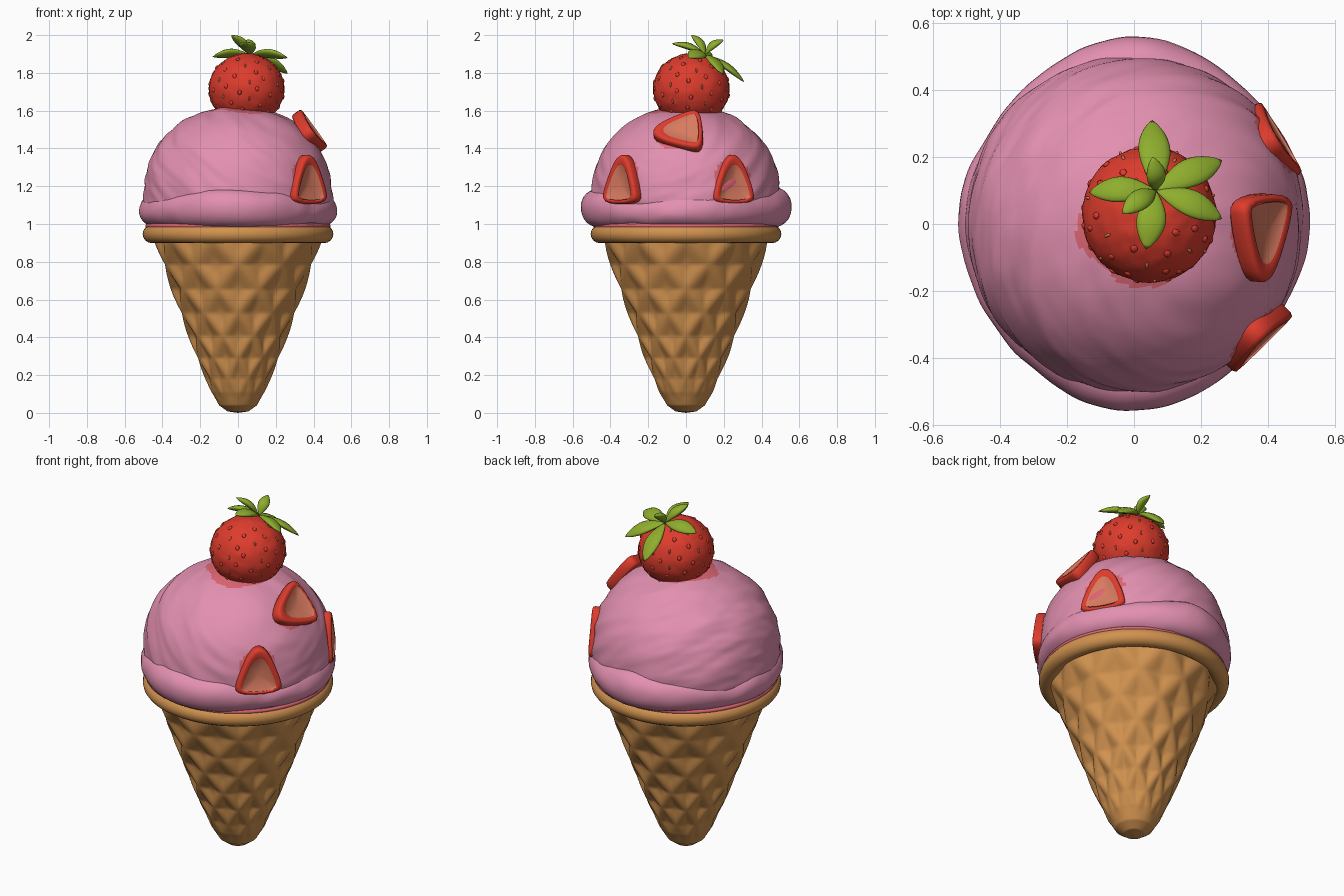
import bpy, bmesh, math, random
from mathutils import Vector, noise

if "Cube" in bpy.data.objects:
    bpy.data.objects.remove(bpy.data.objects["Cube"])

random.seed(4)
TAU = 2 * math.pi


def material(name, r, g, b):
    m = bpy.data.materials.new(name)
    m.diffuse_color = (r, g, b, 1)
    m.use_nodes = True
    m.node_tree.nodes["Principled BSDF"].inputs["Base Color"].default_value = m.diffuse_color
    return m


WAFFLE = material("waffle tan", 0.63, 0.285, 0.078)
PINK = material("ice cream pink", 0.77, 0.28, 0.435)
JUICE = material("juice pink red", 0.72, 0.13, 0.17)
RED = material("strawberry red", 0.73, 0.045, 0.026)
FLESH = material("strawberry flesh", 0.70, 0.20, 0.12)
GREEN = material("leaf green", 0.27, 0.42, 0.026)
SEED = material("seed gold", 0.62, 0.20, 0.06)


def surface(name, cols, rows, fn, mats, rule=None, wrap=False):
    """Grid closed around u, open or wrapped along v, from fn(u, v)."""
    bm = bmesh.new()
    n = rows if wrap else rows + 1
    g = [[bm.verts.new(fn(i / cols, j / rows)) for i in range(cols)] for j in range(n)]
    for j in range(rows):
        a, b = g[j], g[(j + 1) % n]
        for i in range(cols):
            k = (i + 1) % cols
            f = bm.faces.new((a[i], a[k], b[k], b[i]))
            f.smooth = True
            if rule:
                f.material_index = rule(f.calc_center_median(), (j + 0.5) / rows)
    bmesh.ops.remove_doubles(bm, verts=bm.verts, dist=1e-5)
    bmesh.ops.recalc_face_normals(bm, faces=bm.faces)
    me = bpy.data.meshes.new(name)
    bm.to_mesh(me)
    bm.free()
    for m in mats:
        me.materials.append(m)
    ob = bpy.data.objects.new(name, me)
    bpy.context.collection.objects.link(ob)
    return ob


def along(pts, t):
    """Point on a polyline, t from 0 to 1."""
    s = min(t, 0.99999) * (len(pts) - 1)
    i = int(s)
    return Vector(pts[i]).lerp(Vector(pts[i + 1]), s - i)


def ring(name, major, minor, z, mat):
    def fn(u, v):
        r = major + minor * math.cos(TAU * v)
        return (r * math.cos(TAU * u), r * math.sin(TAU * u), z + minor * math.sin(TAU * v))
    return surface(name, 96, 16, fn, [mat], wrap=True)


# Waffle cone with raised diagonal lattice
PROFILE = [(0, 0), (0.055, 0.008), (0.1, 0.04), (0.14, 0.11), (0.175, 0.2), (0.213, 0.3),
           (0.25, 0.4), (0.287, 0.5), (0.328, 0.61), (0.366, 0.72), (0.405, 0.83), (0.446, 0.95)]


def cone(u, v):
    r, z = along(PROFILE, v)
    d = 4.3 * z ** 0.85
    ridge = max(abs(math.cos(math.pi * (10 * u + s * d))) ** 2.2 for s in (1, -1))
    r += (0.026 * ridge - 0.014) * min(1, max(0, (z - 0.06) / 0.25))
    return (r * math.cos(TAU * u), r * math.sin(TAU * u), z)


surface("waffle_cone", 168, 110, cone, [WAFFLE])
ring("cone_rim", 0.457, 0.048, 0.947, WAFFLE)
ring("juice_ring", 0.478, 0.012, 0.99, JUICE)

# Fruit slice placements: centre, normal, tip direction
SLICES = [((0.365, -0.335, 1.235), (0.70, -0.71, 0.07), (0, 0, 1)),
          ((0.412, 0.243, 1.235), (0.86, 0.51, 0.07), (0, 0, 1)),
          ((0.380, -0.042, 1.485), (0.81, -0.08, 0.58), (-0.02, -0.22, -0.03))]


# Scoop dome with dragged folds and juice stains
def scoop(u, v):
    a, p = TAU * u, math.pi * (0.62 * v)
    d = Vector((math.sin(p) * math.cos(a), math.sin(p) * math.sin(a), math.cos(p)))
    q = Vector((2.2 * d.x + d.z, 2.2 * d.y, 5 * (d.z + 0.6 * d.x - 0.35 * d.y)))
    k = 1 + 0.018 * noise.noise(q) + 0.009 * noise.noise(q * 2.1)
    k += 0.02 * math.sin(2 * p) ** 2
    return (0.5 * k * d.x, 0.5 * k * d.y, 1.15 + 0.473 * k * d.z)


def stained(c, v):
    wob = 0.03 * noise.noise(c * 9)
    if math.hypot(c.x - 0.02, c.y + 0.0) < 0.175 + wob and c.z > 1.4:
        return 1
    return int(any((c - Vector(s[0])).length < 0.108 + wob for s in SLICES))


surface("ice_cream_scoop", 160, 80, scoop, [PINK, JUICE], stained)


# Squashed skirt of ice cream over the rim, fuller at front and back
def skirt(u, v):
    a, b = TAU * u, TAU * v
    s2 = math.sin(a) ** 6
    n = noise.noise(Vector((2 * math.cos(a), 2 * math.sin(a), 0.7)))
    n2 = noise.noise(Vector((5 * math.cos(a), 5 * math.sin(a), 3 + math.sin(b))))
    outer = 0.523 - 0.012 * math.sin(2 * a) ** 2 + 0.035 * s2 + 0.006 * n + 0.006 * n2
    lo, hi = 0.985 + 0.008 * n2, 1.155 + 0.035 * s2 + 0.02 * n
    r = outer - 0.085 + 0.085 * math.cos(b)
    z = (lo + hi) / 2 + (hi - lo) / 2 * math.sin(b)
    return (r * math.cos(a), r * math.sin(a), z)


surface("ice_cream_skirt", 144, 28, skirt, [PINK], wrap=True)

# Whole strawberry
BERRY = Vector((0.045, 0.028, 1.715))
SIZE = Vector((0.2, 0.202, 0.188))


def berry(u, v):
    a, p = TAU * u, math.pi * v
    d = Vector((math.sin(p) * math.cos(a), math.sin(p) * math.sin(a), math.cos(p)))
    return BERRY + SIZE * (1 + 0.02 * noise.noise(d * 6)) * d


surface("strawberry", 64, 40, berry, [RED])

# Seed bumps spread in a spiral; every third one is gold
for i in range(90):
    z = 1 - 2 * (i + 0.5) / 90
    a = i * 2.39996 + random.uniform(-0.1, 0.1)
    if not -0.7 < z < 0.9:
        continue
    h = math.sqrt(1 - z * z)
    d = Vector((h * math.cos(a), h * math.sin(a), z))
    c = BERRY + SIZE * d
    side = Vector((-math.sin(a), math.cos(a), 0))
    up = d.cross(side)
    gold = i % 3 == 0

    def seed(u, v, c=c, d=d, side=side, up=up, w=0.005 if gold else 0.011):
        p = math.pi * v
        return (c + side * w * math.sin(p) * math.cos(TAU * u)
                + d * 0.006 * math.sin(p) * math.sin(TAU * u) + up * 0.013 * math.cos(p))
    surface("strawberry_seed", 8, 6, seed, [SEED if gold else RED])

# Leaf crown: tip and half width of each leaf
CROWN = Vector((0.065, 0.10, 1.895))
AXIS = Vector((0.12, 0.42, 0.9)).normalized()
LEAVES = [((-0.135, 0.094, 1.885), 0.042), ((0.054, 0.31, 1.75), 0.048),
          ((0.263, 0.19, 1.795), 0.046), ((0.263, 0.015, 1.88), 0.044),
          ((0.036, -0.076, 1.955), 0.044), ((-0.035, 0.03, 2.0), 0.033),
          ((0.055, 0.20, 1.975), 0.03)]
for tip, w in LEAVES:
    d = Vector(tip) - CROWN
    side = d.cross(AXIS).normalized()
    nrm = side.cross(d).normalized()

    def leaf(u, v, d=d, side=side, nrm=nrm, w=w):
        f = math.sin(math.pi * v ** 1.1) ** 0.8 if 0 < v < 1 else 0
        x = math.cos(TAU * u)
        return (CROWN + d * v + nrm * 0.016 * math.sin(math.pi * v)
                + side * w * f * x + nrm * 0.018 * f * math.sin(TAU * u))
    surface("strawberry_leaf", 14, 14, leaf, [GREEN])

# Fruit slices: rounded triangle, red skin, sunken flesh
outline = [Vector(p) for p in ((-0.125, -0.13), (0.125, -0.13), (0.12, -0.05),
                               (0.045, 0.13), (-0.035, 0.13), (-0.12, -0.05))]
for _ in range(2):
    outline = [p.lerp(outline[(i + 1) % len(outline)], t)
               for i, p in enumerate(outline) for t in (0.25, 0.75)]
RINGS = [(0, -0.035), (0.94, -0.035), (1, -0.025), (1, 0.014), (0.95, 0.026),
         (0.84, 0.028), (0.74, 0.026), (0.68, 0.02), (0, 0.02)]
for centre, n, tip in SLICES:
    n = Vector(n).normalized()
    side = Vector(tip).cross(n).normalized()
    up = n.cross(side)

    def slice_fn(u, v, c=Vector(centre), n=n, side=side, up=up):
        s, h = RINGS[round(v * 8)]
        p = outline[round(u * len(outline)) % len(outline)]
        drop = 0.02 if v > 0.7 else 0
        return c + side * p.x * s + up * (p.y * s - drop) + n * h
    surface("strawberry_slice", len(outline), 8, slice_fn, [RED, FLESH],
            lambda c, v: int(v > 0.75))
